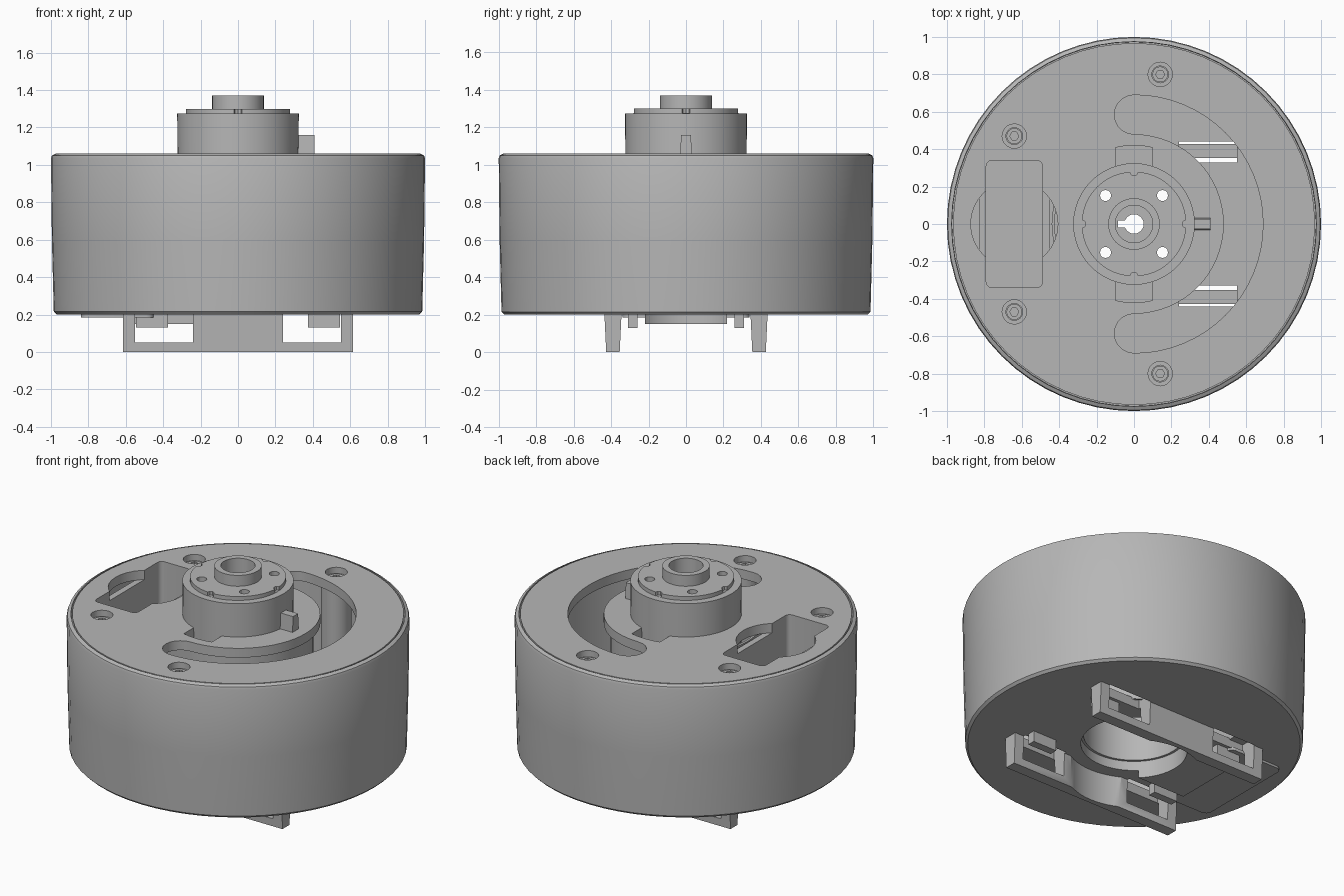
import bpy, bmesh, math
from math import sin, cos, pi

if "Cube" in bpy.data.objects:
    bpy.data.objects.remove(bpy.data.objects["Cube"], do_unlink=True)

grey = bpy.data.materials.new("plain grey")
grey.use_nodes = True
COLOUR = (0.47, 0.47, 0.47, 1)
grey.diffuse_color = COLOUR
grey.node_tree.nodes["Principled BSDF"].inputs["Base Color"].default_value = COLOUR


def finish(name, bm):
    bmesh.ops.recalc_face_normals(bm, faces=bm.faces)
    mesh = bpy.data.meshes.new(name)
    bm.to_mesh(mesh)
    bm.free()
    mesh.materials.append(grey)
    ob = bpy.data.objects.new(name, mesh)
    bpy.context.collection.objects.link(ob)
    return ob


def prism(name, pts, z0, z1):
    """Extrude a flat outline upward."""
    bm = bmesh.new()
    face = bm.faces.new([bm.verts.new((x, y, z0)) for x, y in pts])
    top = bmesh.ops.extrude_face_region(bm, geom=[face])["geom"]
    verts = [v for v in top if isinstance(v, bmesh.types.BMVert)]
    bmesh.ops.translate(bm, verts=verts, vec=(0, 0, z1 - z0))
    return finish(name, bm)


def arc(r, a0, a1, n, cx=0, cy=0):
    return [(cx + r * cos(a0 + (a1 - a0) * i / n),
             cy + r * sin(a0 + (a1 - a0) * i / n)) for i in range(n + 1)]


def disc(name, r, z0, z1, cx=0, cy=0, n=32):
    return prism(name, arc(r, 0, 2 * pi, n, cx, cy)[:-1], z0, z1)


def block(name, x0, x1, y0, y1, z0, z1):
    return prism(name, [(x0, y0), (x1, y0), (x1, y1), (x0, y1)], z0, z1)


def round_rect(name, x0, x1, y0, y1, r, z0, z1):
    pts = []
    corners = [(x1 - r, y1 - r), (x0 + r, y1 - r), (x0 + r, y0 + r), (x1 - r, y0 + r)]
    for i, (cx, cy) in enumerate(corners):
        pts += arc(r, i * pi / 2, (i + 1) * pi / 2, 4, cx, cy)
    return prism(name, pts, z0, z1)


def lathe(name, profile, n=64):
    """Revolve a closed (radius, height) outline around z."""
    bm = bmesh.new()
    rings = [[bm.verts.new((r * cos(2 * pi * i / n), r * sin(2 * pi * i / n), z))
              for i in range(n)] for r, z in profile]
    for k, ring in enumerate(rings):
        nxt = rings[(k + 1) % len(rings)]
        for i in range(n):
            j = (i + 1) % n
            bm.faces.new((ring[i], ring[j], nxt[j], nxt[i]))
    return finish(name, bm)


def cut(ob, *cutters):
    """Subtract each cutter, then discard it."""
    bpy.context.view_layer.objects.active = ob
    for c in cutters:
        c.hide_render = True
        mod = ob.modifiers.new("cut", "BOOLEAN")
        mod.operation = "DIFFERENCE"
        mod.solver = "EXACT"
        mod.object = c
        bpy.ops.object.modifier_apply(modifier=mod.name)
        bpy.data.objects.remove(c, do_unlink=True)
    return ob


SCREWS = [(0.14, 0.8), (-0.64, 0.47), (-0.64, -0.47), (0.14, -0.8)]

# Outer drum with floor and open centre
drum = lathe("drum", [(0.31, 0.2), (0.97, 0.2), (0.985, 0.215), (0.995, 0.6), (1, 1.035),
                      (0.995, 1.05), (0.975, 1.06), (0.973, 1.0), (0.94, 1.0),
                      (0.94, 0.26), (0.31, 0.26)])
for sx in (-1, 1):
    for sy in (-1, 1):
        x, y = sorted((sx * 0.24, sx * 0.55)), sorted((sy * 0.33, sy * 0.44))
        cut(drum, block("rail_gap", *x, *y, 0.1, 0.4))

# Lid with crescent slot, pocket opening, hub notches and screw holes
lid = disc("lid", 0.967, 1.0, 1.06, n=64)
crescent = arc(0.69, -pi / 2, pi / 2, 32)
crescent += arc(0.105, pi / 2, 3 * pi / 2, 10, 0, 0.585)[1:]
crescent += arc(0.48, pi / 2, -pi / 2, 32)[1:]
crescent += arc(0.105, pi / 2, 3 * pi / 2, 10, 0, -0.585)[1:-1]
cut(lid, prism("crescent", crescent, 0.9, 1.2),
    round_rect("opening", -0.79, -0.49, -0.34, 0.34, 0.03, 0.9, 1.2),
    disc("finger_notch", 0.233, 0.9, 1.2, -0.64, 0),
    disc("hub_hole", 0.31, 0.9, 1.2, n=48))
for s in (-1, 1):
    outer = arc(0.42, s * pi / 2 - 0.24, s * pi / 2 + 0.24, 6)
    cut(lid, prism("hub_notch", outer + [(-s * 0.1, s * 0.2), (s * 0.1, s * 0.2)], 0.9, 1.2))
for x, y in SCREWS:
    cut(lid, disc("counterbore", 0.065, 1.02, 1.2, x, y, 20),
        disc("screw_hole", 0.045, 0.9, 1.2, x, y, 16))

# Screw posts with hexagonal sockets in the screw heads
posts = []
for x, y in SCREWS:
    post = disc("screw_post", 0.09, 0.25, 1.0, x, y, 24)
    screw = disc("screw", 0.042, 0.98, 1.03, x, y, 16)
    cut(screw, disc("socket", 0.024, 1.0, 1.1, x, y, 6))
    posts += [post, screw]

# Pocket walls and the cover plate beneath them
pocket = block("pocket_wall", -0.83, -0.45, -0.38, 0.38, 0.25, 1.0)
cut(pocket, round_rect("pocket_space", -0.79, -0.49, -0.34, 0.34, 0.03, 0.3, 1.1))
cover = round_rect("cover_plate", -0.84, -0.45, -0.34, 0.34, 0.04, 0.185, 0.205)
catch = block("cover_catch", -0.56, -0.2, -0.22, 0.22, 0.15, 0.205)
cut(catch, disc("catch_arc", 0.31, 0.1, 0.4, n=64))

# Sleeve under the lid around the hub
sleeve = lathe("sleeve", [(0.44, 0.25), (0.44, 1.0), (0.425, 1.0), (0.425, 0.25)])

# Hollow hub with stepped top, shaft collar, bolt holes and keyed bore
hub = lathe("hub", [(0.32, 0.26), (0.325, 1.275), (0.28, 1.275), (0.28, 1.3), (0.138, 1.3),
                    (0.138, 1.37), (0.1, 1.37), (0.1, 1.24), (0.03, 1.24),
                    (0.03, 1.18), (0.295, 1.18), (0.295, 0.26)], 48)
cut(hub, disc("bore", 0.052, 1.1, 1.4, n=24),
    block("keyway", -0.085, 0, -0.018, 0.018, 1.1, 1.35))
for a in range(4):
    t = a * pi / 2
    d = 0.152 * math.sqrt(2)
    cut(hub, disc("bolt_hole", 0.03, 1.1, 1.4, d * cos(t + pi / 4), d * sin(t + pi / 4), 12))
    nick = disc("edge_nick", 0.022, 1.276, 1.4, 0.28 * cos(t), 0.28 * sin(t), 8)
    cut(hub, nick)

# Tapered pointer peg on the hub side
bm = bmesh.new()
bmesh.ops.create_cube(bm, size=1)
for v in bm.verts:
    w = 0.026 if v.co.z > 0 else 0.034
    v.co = (0.36 + v.co.x * 0.1, math.copysign(w, v.co.y), 1.08 + v.co.z * 0.16)
peg = finish("pointer_peg", bm)

# Tapered mounting rails with windows, and the tabs beside them
rails = []
for s in (-1, 1):
    bm = bmesh.new()
    bmesh.ops.create_cube(bm, size=1)
    for v in bm.verts:
        w = 0.046 if v.co.z > 0 else 0.036
        v.co = (v.co.x * 1.23, s * 0.39 + math.copysign(w, v.co.y), 0.105 + v.co.z * 0.21)
    rail = finish("mounting_rail", bm)
    for sx in (-1, 1):
        x = sorted((sx * 0.24, sx * 0.55))
        cut(rail, block("window", *x, s * 0.39 - 0.2, s * 0.39 + 0.2, 0.05, 0.3))
        tx, ty = sorted((sx * 0.375, sx * 0.545)), sorted((s * 0.26, s * 0.31))
        rails.append(block("clip_tab", *tx, *ty, 0.13, 0.23))
    cut(rail, disc("rail_clearance", 0.395, -0.1, 0.3, n=64))
    rails.append(rail)

# Smooth round walls while keeping crisp edges
for ob in bpy.context.selected_objects:
    ob.select_set(False)
for ob in [drum, lid, pocket, cover, catch, sleeve, hub, peg] + posts + rails:
    ob.select_set(True)
    bpy.context.view_layer.objects.active = ob
bpy.ops.object.shade_smooth_by_angle(angle=math.radians(30))
